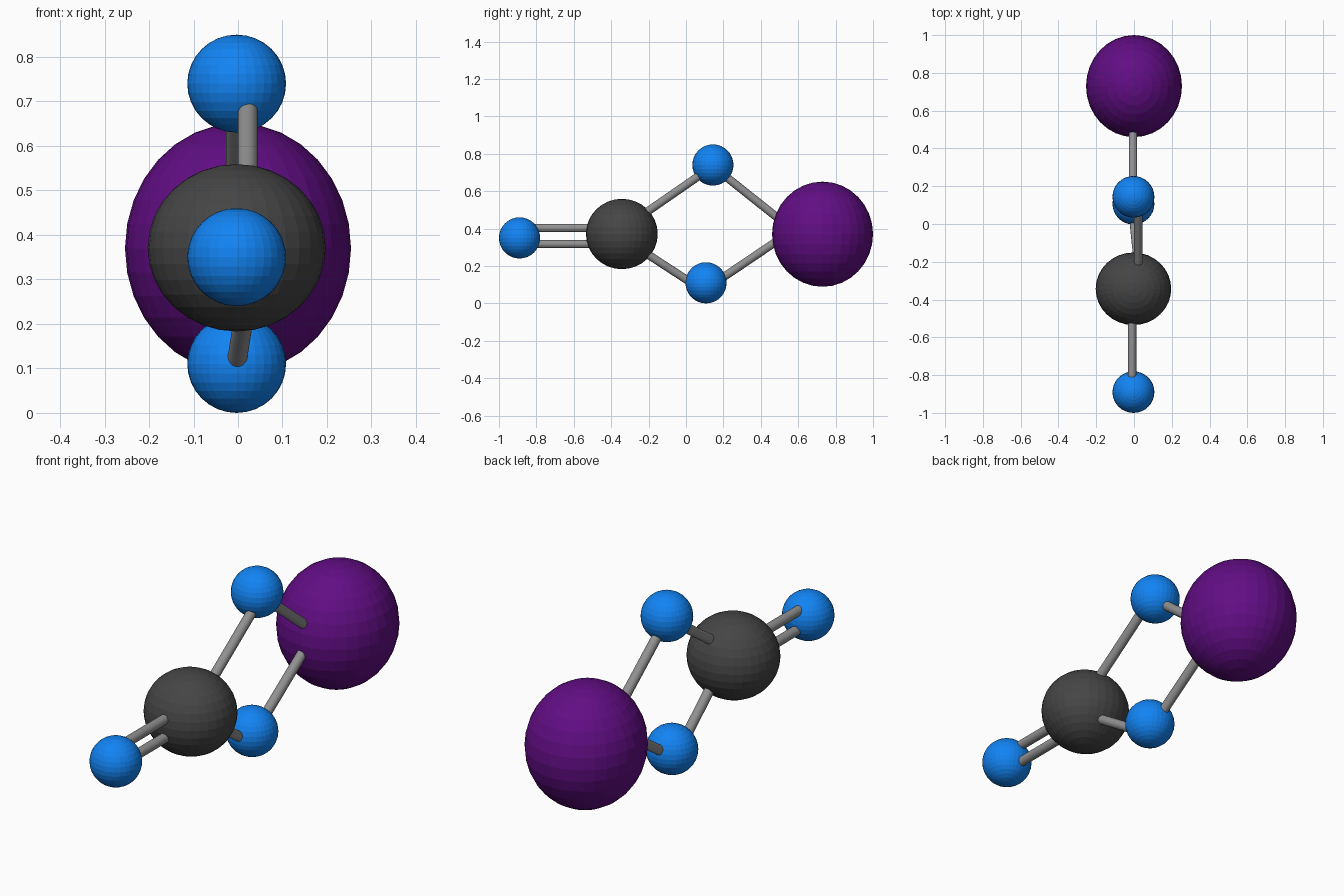
import bpy
from mathutils import Vector

if "Cube" in bpy.data.objects:
    bpy.data.objects.remove(bpy.data.objects["Cube"])


def material(name, rgb):
    m = bpy.data.materials.new(name)
    m.diffuse_color = (*rgb, 1)
    m.use_nodes = True
    m.node_tree.nodes["Principled BSDF"].inputs["Base Color"].default_value = m.diffuse_color
    return m


BLUE = material("blue", (0.006, 0.23, 0.9))
PURPLE = material("purple", (0.12, 0.004, 0.23))
DARK = material("charcoal", (0.06, 0.06, 0.06))
GREY = material("grey", (0.28, 0.28, 0.28))


def atom(name, centre, radii, mat):
    bpy.ops.mesh.primitive_uv_sphere_add(segments=32, ring_count=16, radius=1, location=centre)
    ob = bpy.context.object
    ob.name = name
    ob.scale = radii
    bpy.ops.object.transform_apply(location=False, rotation=False, scale=True)
    ob.data.materials.append(mat)


def bond(name, a, b, radius=0.022):
    a, b = Vector(a), Vector(b)
    bpy.ops.mesh.primitive_cylinder_add(vertices=32, radius=radius, depth=(b - a).length,
                                        location=(a + b) / 2)
    ob = bpy.context.object
    ob.name = name
    ob.rotation_euler = (b - a).to_track_quat('Z', 'Y').to_euler()
    ob.data.materials.append(GREY)


# Atoms: large end, centre and three small ones
atom("large_atom", (0, 0.73, 0.37), (0.254, 0.27, 0.281), PURPLE)
atom("centre_atom", (-0.003, -0.343, 0.371), (0.2, 0.192, 0.188), DARK)
small = {"end": (-0.89, 0.35), "upper": (0.144, 0.74), "lower": (0.107, 0.11)}
for name, (y, z) in small.items():
    atom(name + "_small_atom", (-0.003, y, z), (0.111, 0.11, 0.11), BLUE)

# Double bond between the end atom and the centre atom
for name, z in (("upper", 0.403), ("lower", 0.317)):
    bond("double_bond_" + name, (-0.01, -0.86, z), (-0.01, -0.42, z))

# Single bonds around the diamond
bond("upper_front_bond", (0.022, -0.28, 0.44), (0.022, 0.09, 0.696))
bond("lower_front_bond", (0.028, -0.28, 0.311), (-0.004, 0.035, 0.106))
bond("upper_back_bond", (-0.005, 0.17, 0.712), (-0.005, 0.6, 0.37))
bond("lower_back_bond", (-0.005, 0.13, 0.093), (-0.005, 0.6, 0.41))
